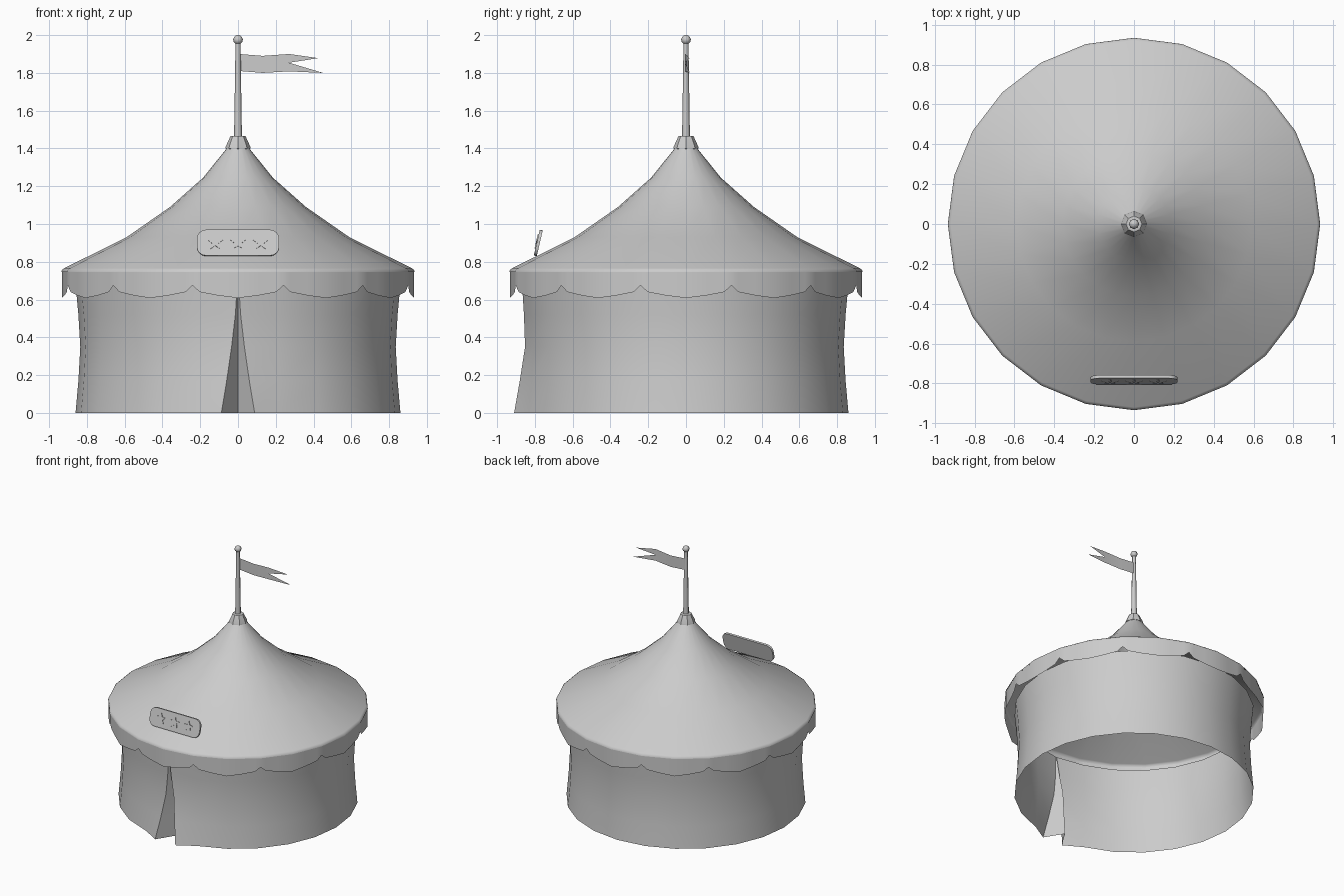
import bpy, math
from mathutils import Matrix

if "Cube" in bpy.data.objects:
    bpy.data.objects.remove(bpy.data.objects["Cube"])

SIDES = 24


def make(name, verts, faces, smooth=35):
    me = bpy.data.meshes.new(name)
    me.from_pydata(verts, [], faces)
    me.update()
    ob = bpy.data.objects.new(name, me)
    bpy.context.collection.objects.link(ob)
    if smooth:
        bpy.ops.object.select_all(action='DESELECT')
        ob.select_set(True)
        bpy.context.view_layer.objects.active = ob
        bpy.ops.object.shade_smooth_by_angle(angle=math.radians(smooth))
    return ob


def rings(name, loops, cap=False, smooth=35):
    """Skin a stack of closed loops, listed from bottom to top."""
    n = len(loops[0])
    verts = [p for lp in loops for p in lp]
    faces = [(r * n + i, r * n + (i + 1) % n, (r + 1) * n + (i + 1) % n, (r + 1) * n + i)
             for r in range(len(loops) - 1) for i in range(n)]
    if cap:
        faces += [tuple(reversed(range(n))), tuple(range(len(verts) - n, len(verts)))]
    return make(name, verts, faces, smooth)


def lathe(name, profile, sides, cap=False, smooth=35):
    return rings(name, [[(r * math.cos(2 * math.pi * i / sides), r * math.sin(2 * math.pi * i / sides), z)
                         for i in range(sides)] for r, z in profile], cap, smooth)


def prism(name, outline, y0, y1, matrix):
    """Extrude an x-z outline along y, then place it."""
    ob = rings(name, [[(x, y, z) for x, z in outline] for y in (y1, y0)], True, 30)
    ob.data.transform(matrix)
    return ob


def rim(r, deg):
    a = math.radians(deg - 90)
    return r * math.cos(a), r * math.sin(a)


# sagging roof canopy with rolled eave
lathe("roof", [(0.935, 0.745), (0.932, 0.757), (0.92, 0.766), (0.59, 0.93), (0.36, 1.09),
               (0.185, 1.245), (0.06, 1.40)], SIDES, smooth=60)

# scalloped valance: notches on every other roof corner
top, low = [], []
for k in range(12):
    corners = [rim(0.933, 30 * k + d) for d in (-15, 0, 15)]
    for seg, t, z in ((0, 0, 0.675), (0, 0.16, 0.64), (0, 0.55, 0.622),
                      (1, 0, 0.608), (1, 0.45, 0.622), (1, 0.84, 0.64)):
        (ax, ay), (bx, by) = corners[seg], corners[seg + 1]
        x, y = ax + (bx - ax) * t, ay + (by - ay) * t
        top.append((x, y, 0.747))
        low.append((x, y, z))
rings("valance", [low, top], smooth=35)

# wall with an inward pleat at the entrance: z, radius, front y, pleat half width, pleat depth
loops = []
for z, r, fy, w, d in ((0, 0.86, -0.91, 0.088, 0.14), (0.17, 0.845, -0.88, 0.06, 0.10),
                       (0.35, 0.835, -0.852, 0.034, 0.06), (0.52, 0.845, -0.858, 0.014, 0.025),
                       (0.68, 0.86, -0.868, 0.004, 0.004)):
    lp = [(*rim(r, 15 * i), z) for i in range(1, SIDES)]
    loops.append(lp + [(-w, fy, z), (0, fy + d, z), (w, fy, z)])
rings("tent_wall", loops, smooth=40)

# collar, pole and knob
lathe("collar", [(0.055, 1.395), (0.067, 1.40), (0.065, 1.41), (0.04, 1.465), (0.02, 1.467)], 8, True)
lathe("pole", [(0.021, 1.45), (0.013, 1.965)], 8, True, 50)
lathe("pole_knob", [(0.010, 1.952), (0.022, 1.962), (0.026, 1.977), (0.019, 1.993), (0.006, 2.0)],
      8, True, 60)

# swallow-tailed pennant
cols = [(0.008, 0.008, 1.81, 1.90), (0.13, 0.006, 1.80, 1.89), (0.27, -0.004, 1.808, 1.90)]
verts = [(x, y, z) for x, y, a, b in cols for z in (a, (a + b) / 2, b)]
verts += [(0.45, 0.02, 1.80), (0.425, 0.018, 1.878)]
faces = [(3 * c + r, 3 * c + 3 + r, 3 * c + 4 + r, 3 * c + 1 + r) for c in range(2) for r in range(2)]
faces += [(6, 9, 7), (7, 10, 8)]
make("pennant", verts, faces, 40)

# tilted rounded sign board with three raised stars
place = Matrix.Translation((0, -0.782, 0.90)) @ Matrix.Rotation(math.radians(-13), 4, 'X')
board = []
for cx, cz, a0 in ((0.17, 0.022, 0), (-0.17, 0.022, 90), (-0.17, -0.022, 180), (0.17, -0.022, 270)):
    for j in range(5):
        a = math.radians(a0 + 22.5 * j)
        board.append((cx + 0.048 * math.cos(a), cz + 0.048 * math.sin(a)))
prism("sign_board", board, -0.008, 0.008, place)
for i in (-1, 0, 1):
    star = []
    for j in range(10):
        a = math.radians(90 + 36 * j)
        r = 0.018 if j % 2 else 0.042
        star.append((0.12 * i + r * math.cos(a), r * math.sin(a)))
    prism(f"sign_star_{i + 2}", star, -0.013, -0.007, place)
